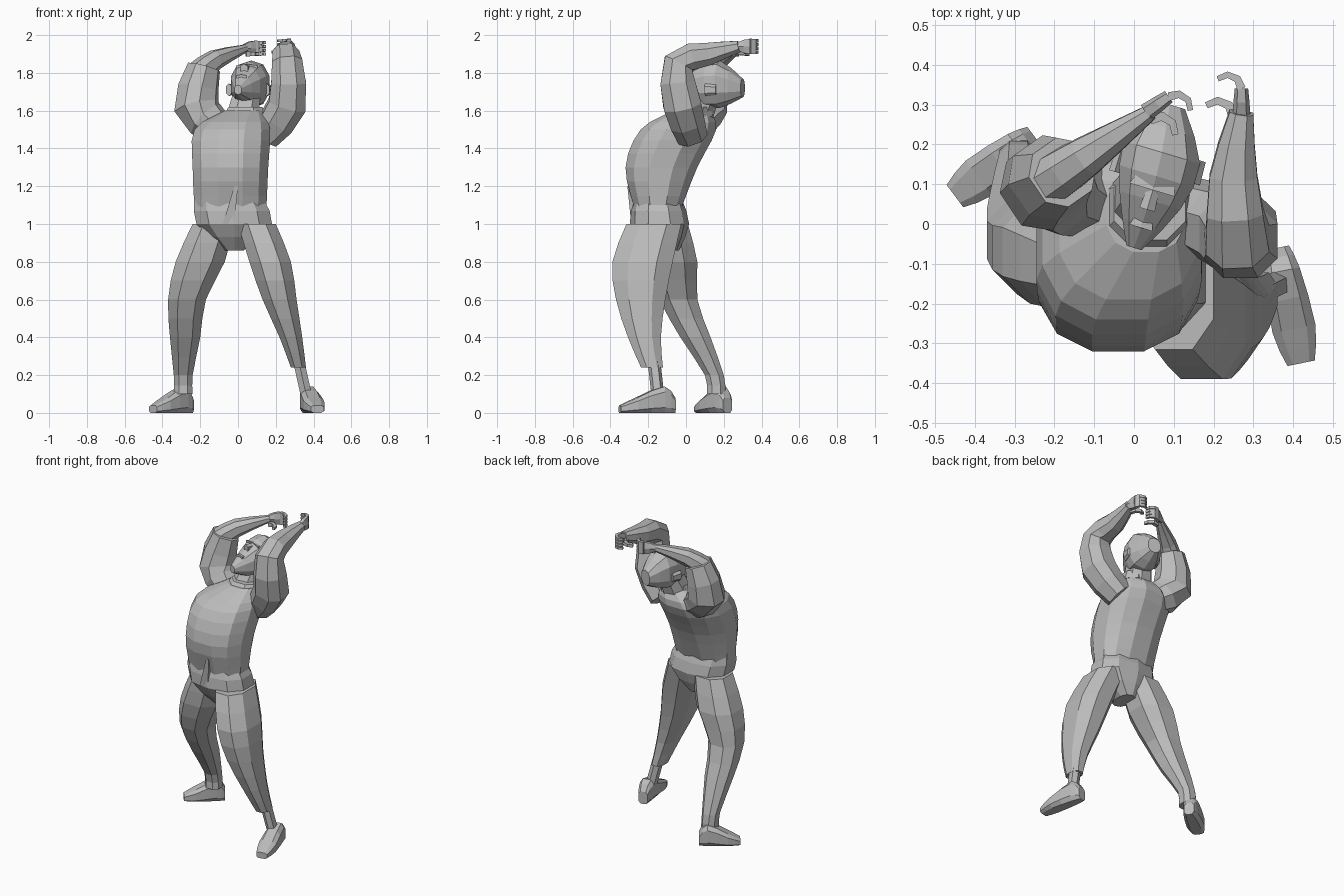
import bpy, bmesh, math
from mathutils import Vector

cube = bpy.data.objects.get("Cube")
if cube:
    bpy.data.objects.remove(cube, do_unlink=True)

# Single clay grey material
grey = bpy.data.materials.new("clay_grey")
grey.use_nodes = True
grey.diffuse_color = (.5, .5, .5, 1)
shader = grey.node_tree.nodes["Principled BSDF"]
shader.inputs["Base Color"].default_value = grey.diffuse_color

UP = Vector((0, 0, 1))
SIDE = Vector((1, 0, 0))
DEPTH = Vector((0, 1, 0))


def interpolate(keys, steps):
    """Add evenly spaced rings on a smooth curve through the key rings."""
    first = keys[0] * 2 - keys[1]
    last = keys[-1] * 2 - keys[-2]
    padded = [first, *keys, last]
    rings = []
    for before, start, end, after in zip(padded, padded[1:], padded[2:], padded[3:]):
        leave = (end - before) / 2
        arrive = (after - start) / 2
        for step in range(steps):
            t = step / steps
            ease = t * t * (3 - 2 * t)
            rings.append(start.lerp(end, ease)
                         + leave * t * (1 - t) ** 2
                         - arrive * t * t * (1 - t))
    rings.append(keys[-1])
    return rings


def rounded(value, power):
    return math.copysign(abs(value) ** power, value)


def loft(name, keys, axis=None, hint=DEPTH, stretch=1, steps=2, sides=8, power=.85):
    """Skin key rings of (x, y, z, half width, optional half depth).
    Rings face the fixed axis, or follow the path when axis is None."""
    full = []
    for key in keys:
        depth = key[4] if len(key) > 4 else key[3] * stretch
        full.append(Vector((*key[:4], depth)))
    rings = interpolate(full, steps)
    centres = [Vector(ring[:3]) for ring in rings]
    bm = bmesh.new()
    loops = []
    reach = math.cos(math.pi / sides) ** power
    for i, ring in enumerate(rings):
        path = centres[min(i + 1, len(rings) - 1)] - centres[max(i - 1, 0)]
        normal = (axis or path).normalized()
        across = hint.cross(normal).normalized()
        along = normal.cross(across)
        loop = []
        for side in range(sides):
            angle = (side + .5) * math.tau / sides
            width = ring[3] * rounded(math.cos(angle), power) / reach
            depth = ring[4] * rounded(math.sin(angle), power) / reach
            loop.append(bm.verts.new(centres[i] + across * width + along * depth))
        loops.append(loop)
    for low, high in zip(loops, loops[1:]):
        for side in range(sides):
            following = (side + 1) % sides
            bm.faces.new((low[side], low[following], high[following], high[side]))
    bm.faces.new(reversed(loops[0]))
    bm.faces.new(loops[-1])
    bmesh.ops.recalc_face_normals(bm, faces=bm.faces)
    mesh = bpy.data.meshes.new(name)
    bm.to_mesh(mesh)
    bm.free()
    mesh.materials.append(grey)
    obj = bpy.data.objects.new(name, mesh)
    bpy.context.scene.collection.objects.link(obj)


def foot(name, heel, toe):
    """Shoe with a high ankle and a low, wide toe, flat on the ground."""
    heel, toe = Vector(heel), Vector(toe)
    rings = []
    for travel, width, height in ((0, .03, .04), (.2, .045, .07),
                                  (.7, .055, .04), (1, .035, .02)):
        spot = heel.lerp(toe, travel)
        rings.append((spot.x, spot.y, height, width, height))
    loft(name, rings, axis=toe - heel, hint=UP, power=.6)


def hand(name, wrist, forward, curl):
    """Palm, four curled fingers and a thumb."""
    wrist = Vector(wrist)
    forward = Vector(forward).normalized()
    curl = Vector(curl)
    curl = (curl - forward * curl.dot(forward)).normalized()
    across = forward.cross(curl)
    if across.z < 0:
        across.negate()

    def digit(part, base, bend, thickness):
        """Finger swept along an arc that curls over the palm."""
        rings = []
        for joint in range(4):
            angle = joint * math.pi / 4
            spot = (base + forward * bend * math.sin(angle)
                    + curl * bend * (1 - math.cos(angle)))
            rings.append((*spot, thickness * (1 - joint / 8)))
        loft(f"{name}_{part}", rings, hint=across, steps=1, sides=4)

    knuckles = wrist + forward * .07
    loft(name + "_palm", [(*wrist, .02), (*wrist.lerp(knuckles, .5), .035, .018),
                          (*knuckles, .04, .015)], hint=curl, steps=1, sides=6)
    for finger in range(4):
        offset = across * (finger - 1.5) * .02
        digit(f"finger_{finger}", knuckles + offset, .035, .011)
    digit("thumb", wrist + curl * .02 - across * .03, .04, .013)


# Torso leaning back, over the pelvis
loft("torso", [(-.04, -.15, 1.07, .19, .12), (-.04, -.13, 1.3, .2, .19),
               (-.03, -.04, 1.5, .2), (.03, .03, 1.6, .1)],
     axis=UP, steps=3, sides=12)
loft("pelvis", [(-.02, -.12, .86, .05, .08), (-.02, -.14, 1, .2, .15),
                (-.05, -.15, 1.14, .18, .12)], axis=UP, sides=10)
loft("jacket_flap", [(-.05, -.28, 1, .03, .01), (-.01, -.3, 1.2, .01)],
     axis=UP, steps=1, sides=4)

# Legs
loft("left_leg", [(.1, -.17, 1, .1), (.17, -.23, .8, .11), (.22, -.24, .6, .09),
                  (.28, -.22, .4, .06), (.32, -.18, .24, .04)],
     axis=UP, stretch=1.45)
loft("right_leg", [(-.13, -.1, 1, .11), (-.2, -.07, .8, .13), (-.27, -.04, .6, .1),
                   (-.28, .05, .4, .08), (-.29, .15, .2, .05), (-.29, .16, .1, .05)],
     axis=UP)
loft("left_ankle", [(.32, -.17, .28, .03), (.36, -.15, .1, .03)], axis=UP, sides=6)
foot("left_foot", (.36, -.06, 0), (.42, -.35, 0))
foot("right_foot", (-.25, .22, 0), (-.45, .07, 0))

# Left arm, raised and bent over the head
loft("left_arm", [(.14, .03, 1.47, .08), (.26, -.02, 1.63, .1),
                  (.26, -.04, 1.85, .08), (.25, .12, 1.9, .06),
                  (.27, .28, 1.94, .03)], hint=SIDE)
hand("left_hand", (.27, .27, 1.94), DEPTH, -SIDE)

# Right arm, loose sleeve and bare forearm
facing = DEPTH - SIDE * .7
loft("right_sleeve", [(-.1, .05, 1.5, .08), (-.22, .1, 1.62, .11),
                      (-.18, .13, 1.83, .08)], hint=facing)
loft("right_forearm", [(-.21, .11, 1.8, .06), (-.12, .17, 1.87, .05),
                       (.04, .28, 1.93, .02)], hint=facing)
hand("right_hand", (.03, .28, 1.93), SIDE + DEPTH * .7, SIDE - DEPTH)

# Neck and collar
loft("neck", [(.01, .03, 1.5, .09), (.05, .11, 1.7, .07)])
loft("collar", [(.03, .03, 1.57, .11), (.04, .05, 1.62, .09)], axis=UP, steps=1)

# Head tipped back, lofted from chin to crown
lean = DEPTH + SIDE * .3
loft("head", [(0, -.06, 1.71, .02), (.04, .06, 1.73, .08),
              (.07, .18, 1.74, .1), (.09, .3, 1.72, .04)],
     axis=lean, hint=UP, stretch=1.2, sides=10)

# Face and ears
for part, position, width, height, length in (
        ("nose", (.04, .06, 1.82), .02, .025, .05),
        ("brow", (.05, .1, 1.83), .06, .015, .03),
        ("mouth", (.02, 0, 1.78), .03, .01, .02),
        ("right_ear", (-.04, .16, 1.71), .015, .03, .06),
        ("left_ear", (.16, .13, 1.71), .015, .03, .06)):
    centre = Vector(position)
    half = lean.normalized() * length / 2
    loft(part, [(*(centre - half), width, height),
                (*(centre + half), width * .8, height * .8)],
         axis=lean, hint=UP, steps=1, sides=6)
